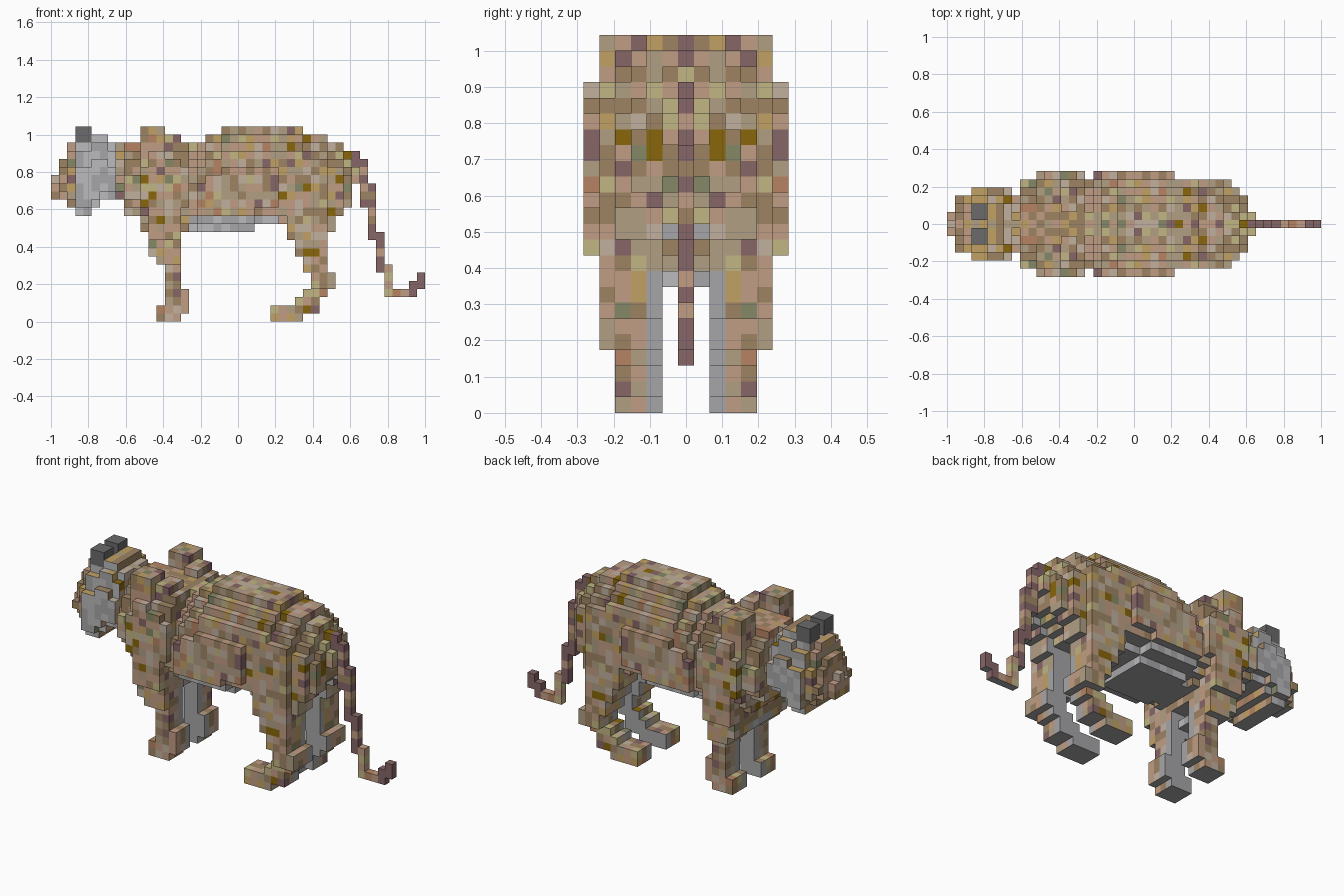
import bpy, random

if "Cube" in bpy.data.objects:
    bpy.data.objects.remove(bpy.data.objects["Cube"])

random.seed(7)
V = 2 / 46                      # voxel size: 46 long, 13 wide, 24 high
parts = {}


def fill(name, xs, ks, js, mirror=True):
    """Add a block of cells (inclusive ranges), mirrored across the centre plane."""
    cells = parts.setdefault(name, set())
    for i in range(xs[0], xs[1] + 1):
        for k in range(ks[0], ks[1] + 1):
            for j in range(js[0], js[1] + 1):
                cells.add((i, j, k))
                if mirror:
                    cells.add((i, -j, k))


def loft(name, columns, top_cut, low_cut):
    """Columns (first i, last i, low k, high k, half width) with stepped, rounded edges."""
    for a, b, low, high, half in columns:
        for k in range(low, high + 1):
            up, dn = high - k, k - low
            cut = max(top_cut[up] if up < len(top_cut) else 0,
                      low_cut[dn] if dn < len(low_cut) else 0)
            fill(name, (a, b), (k, k), (0, max(0, half - cut)))


# head, muzzle and ears
loft("head", [(0, 0, 15, 17, 2), (1, 1, 15, 19, 3), (2, 2, 14, 21, 3),
              (3, 4, 13, 21, 4), (5, 5, 14, 22, 4), (6, 6, 15, 22, 4),
              (7, 7, 15, 21, 4)], [2, 1, 1], [1])
fill("ears", (3, 4), (22, 23), (1, 2))

# neck and chest, with shoulders and the two raised shoulder blades
loft("neck", [(8, 8, 15, 21, 3), (9, 9, 13, 21, 5), (10, 10, 13, 21, 5)],
     [3, 2, 1, 1], [2, 1])
loft("chest", [(11, 11, 11, 21, 5), (12, 13, 9, 21, 5), (14, 15, 10, 21, 5),
               (16, 16, 11, 21, 5)], [1], [2, 1])
fill("chest", (12, 14), (8, 8), (0, 2))
fill("shoulders", (11, 16), (14, 18), (6, 6))
fill("shoulders", (12, 15), (19, 19), (6, 6))
fill("shoulders", (12, 13), (20, 20), (6, 6))
fill("shoulder_blades", (11, 13), (21, 23), (3, 5))
fill("shoulder_blades", (14, 15), (22, 22), (2, 4))

# barrel of the body
loft("body", [(17, 17, 11, 21, 5), (18, 18, 11, 21, 6), (19, 20, 11, 22, 6),
              (21, 24, 11, 23, 6), (25, 27, 12, 23, 6)], [4, 3, 2, 1, 1], [3, 1])

# hindquarters narrowing to the tail root
loft("rump", [(28, 30, 12, 23, 5), (31, 33, 12, 22, 5), (34, 34, 13, 21, 4),
              (35, 35, 14, 21, 4), (36, 36, 15, 20, 3), (37, 37, 17, 20, 2),
              (38, 38, 17, 19, 1)], [3, 2, 1], [1])

# front legs: paw, shin, upper arm
for xs, ks, js in [((13, 15), (0, 0), (2, 4)), ((13, 16), (1, 1), (2, 4)),
                   ((14, 16), (2, 3), (2, 4)), ((14, 15), (4, 6), (2, 4)),
                   ((13, 15), (7, 7), (2, 5)), ((12, 15), (8, 9), (2, 5)),
                   ((12, 15), (10, 13), (3, 6))]:
    fill("front_legs", xs, ks, js)

# hind legs: paw, hock, shin, thigh
for xs, ks, js in [((27, 30), (0, 1), (2, 4)), ((30, 32), (1, 2), (2, 4)),
                   ((31, 33), (3, 3), (2, 4)), ((32, 34), (4, 5), (2, 5)),
                   ((31, 33), (6, 7), (2, 5)), ((30, 33), (8, 9), (2, 5)),
                   ((29, 33), (10, 12), (2, 5)), ((34, 34), (11, 15), (2, 4)),
                   ((29, 33), (13, 15), (2, 5)), ((35, 35), (13, 15), (2, 4)),
                   ((36, 36), (14, 16), (2, 3))]:
    fill("hind_legs", xs, ks, js)

# hanging tail with a curled tip
for i, low, high in [(38, 14, 19), (39, 10, 16), (40, 6, 10), (41, 3, 6),
                     (42, 3, 3), (43, 3, 3), (44, 3, 4), (45, 4, 5)]:
    fill("tail", (i, i), (low, high), (0, 0))

# coat colours
COLOURS = [("tan", (192, 156, 131), 9), ("sand", (175, 157, 131), 8),
           ("brown", (156, 131, 100), 8), ("pale", (192, 175, 157), 5),
           ("ochre", (192, 160, 100), 3), ("straw", (192, 180, 131), 3),
           ("mauve", (134, 102, 104), 2), ("olive", (134, 102, 18), .5),
           ("moss", (132, 135, 102), 1), ("rust", (180, 131, 100), 1),
           ("grey", (165, 165, 167), 0), ("light_grey", (186, 186, 188), 0),
           ("dark_grey", (106, 106, 106), 0)]
INDEX = {c[0]: n for n, c in enumerate(COLOURS)}
mats = []
for label, rgb, _ in COLOURS:
    m = bpy.data.materials.new(label)
    m.diffuse_color = [(c / 255) ** 2.2 for c in rgb] + [1]
    m.use_nodes = True
    m.node_tree.nodes["Principled BSDF"].inputs["Base Color"].default_value = m.diffuse_color
    mats.append(m)

coat = {}


def colour(name, cell, n):
    i, j, k = cell
    if name == "ears":
        return INDEX["dark_grey"]
    inner = "legs" in name and (n[1] * j < 0 or (abs(j) == 2 and k < 9 and n[0]))
    cheek = name == "head" and n[1] and 2 < i < 8
    belly = name == "body" and k < 13 or name == "chest" and k == 8
    if n[2] < 0 or inner:
        return INDEX["grey"]
    if cheek or belly:
        return INDEX[random.choice(["grey", "light_grey"])]
    key = (i, abs(j), k)
    if key not in coat:
        w = [c[2] for c in COLOURS]
        if name == "tail" or (i > 35 and j == 0):
            w[INDEX["mauve"]] = 60
        if name in ("rump", "hind_legs"):
            w[INDEX["olive"]] = 2.5
        if name == "head":
            w[INDEX["ochre"]] = 15
        coat[key] = random.choices(range(len(w)), w)[0]
    return coat[key]


# cube sides: outward normal and its corners
SIDES = {(1, 0, 0): [(1, 0, 0), (1, 1, 0), (1, 1, 1), (1, 0, 1)],
         (-1, 0, 0): [(0, 0, 0), (0, 0, 1), (0, 1, 1), (0, 1, 0)],
         (0, 1, 0): [(0, 1, 0), (0, 1, 1), (1, 1, 1), (1, 1, 0)],
         (0, -1, 0): [(0, 0, 0), (1, 0, 0), (1, 0, 1), (0, 0, 1)],
         (0, 0, 1): [(0, 0, 1), (1, 0, 1), (1, 1, 1), (0, 1, 1)],
         (0, 0, -1): [(0, 0, 0), (0, 1, 0), (1, 1, 0), (1, 0, 0)]}

# build each part from its exposed cube sides only
solid = set().union(*parts.values())
used = set()
for name, cells in parts.items():
    verts, faces, slots = {}, [], []
    for cell in sorted(cells - used):
        for n, corners in SIDES.items():
            if tuple(a + b for a, b in zip(cell, n)) in solid:
                continue
            pts = [tuple(a + b for a, b in zip(cell, c)) for c in corners]
            faces.append([verts.setdefault(p, len(verts)) for p in pts])
            slots.append(colour(name, cell, n))
    used |= cells
    mesh = bpy.data.meshes.new(name)
    mesh.from_pydata([((x - 23) * V, (y - 0.5) * V, z * V) for x, y, z in verts], [], faces)
    for m in mats:
        mesh.materials.append(m)
    mesh.polygons.foreach_set("material_index", slots)
    mesh.update()
    bpy.context.collection.objects.link(bpy.data.objects.new(name, mesh))
